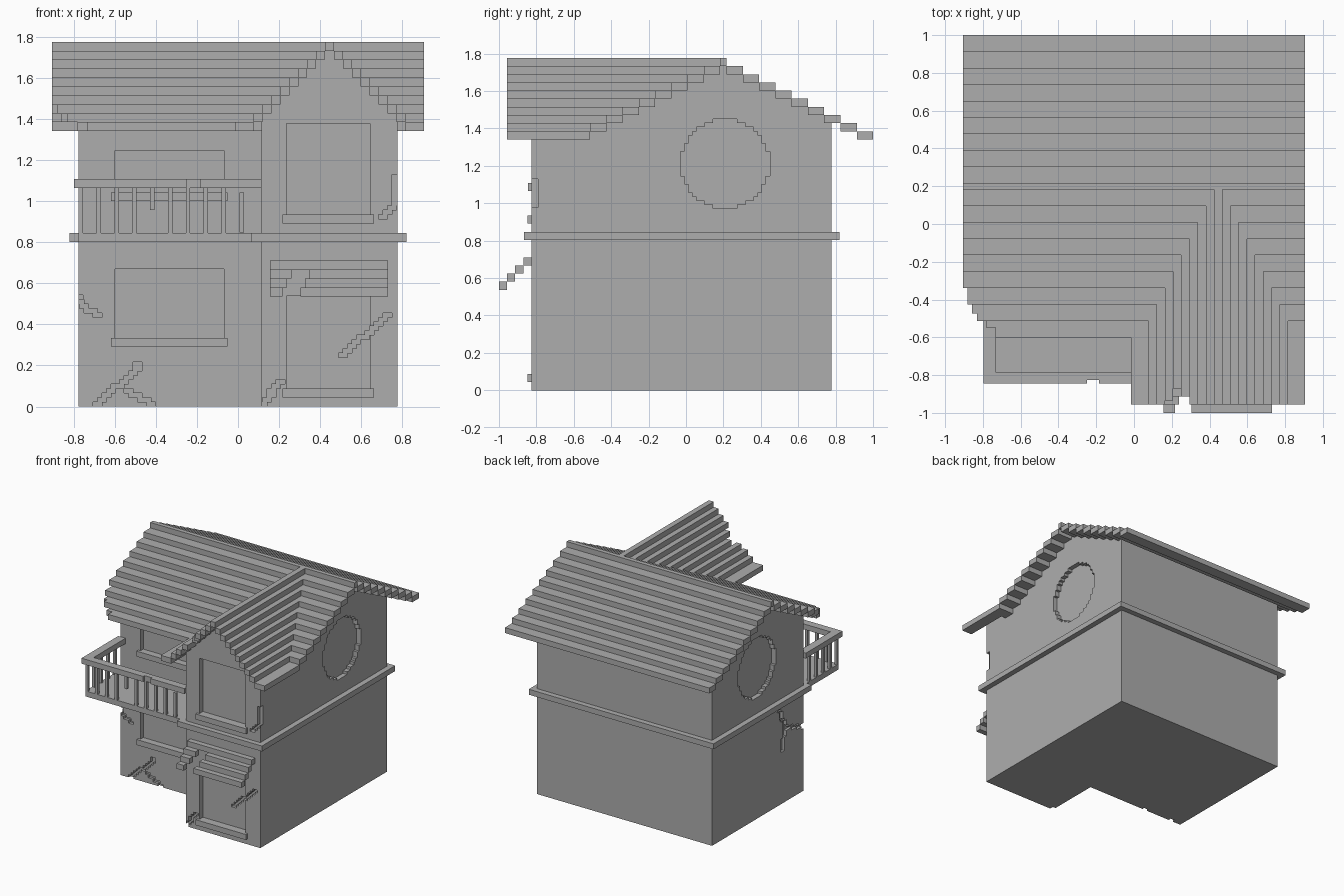
import bpy, bmesh
from mathutils import Vector

if "Cube" in bpy.data.objects:
    bpy.data.objects.remove(bpy.data.objects["Cube"])

U = 2 / 92          # one block of the grid; all sizes below are in blocks
ROWS = 10
TOP = 81.7          # ridge height
CY, CX = 9.2, 20.5  # ridge lines of main house and wing

STONE = bpy.data.materials.new("dark_grey")
STONE.diffuse_color = (0.42, 0.42, 0.42, 1)
STONE.use_nodes = True
STONE.node_tree.nodes["Principled BSDF"].inputs["Base Color"].default_value = STONE.diffuse_color


def finish(name, bm):
    bmesh.ops.recalc_face_normals(bm, faces=bm.faces)
    bmesh.ops.scale(bm, vec=(U, U, U), verts=bm.verts)
    me = bpy.data.meshes.new(name)
    bm.to_mesh(me)
    bm.free()
    me.materials.append(STONE)
    ob = bpy.data.objects.new(name, me)
    bpy.context.collection.objects.link(ob)
    return ob


def add_box(bm, x, y, z):
    vs = bmesh.ops.create_cube(bm, size=1)["verts"]
    for v in vs:
        v.co = Vector([(r[0] + r[1]) / 2 + c * (r[1] - r[0]) for r, c in zip((x, y, z), v.co)])


def boxes(name, *items):
    bm = bmesh.new()
    for it in items:
        add_box(bm, *it)
    return finish(name, bm)


def place(axis, a, b, d):
    return {"x": (d, a, b), "y": (a, d, b), "z": (a, b, d)}[axis]


def extrude(bm, axis, depth):
    new = bmesh.ops.extrude_face_region(bm, geom=bm.faces[:])["geom"]
    bmesh.ops.translate(bm, vec=place(axis, 0, 0, depth),
                        verts=[g for g in new if isinstance(g, bmesh.types.BMVert)])


def prism(name, pts, axis, d0, d1):
    bm = bmesh.new()
    bm.faces.new([bm.verts.new(place(axis, a, b, d0)) for a, b in pts])
    extrude(bm, axis, d1 - d0)
    return finish(name, bm)


def cells_cutter(name, cells, axis, d0, d1):
    """Blocky flat shape made of unit cells, extruded into a cutter."""
    bm = bmesh.new()
    for a, b in cells:
        bm.faces.new([bm.verts.new(place(axis, a + i, b + j, d0))
                      for i, j in ((0, 0), (1, 0), (1, 1), (0, 1))])
    bmesh.ops.remove_doubles(bm, verts=bm.verts, dist=0.01)
    bmesh.ops.dissolve_limit(bm, angle_limit=0.01, verts=bm.verts, edges=bm.edges)
    extrude(bm, axis, d1 - d0)
    return finish(name, bm)


def crack(path, axis, d0, d1):
    """Staircase crack, two cells wide, through the path points."""
    cells = set()
    for (a0, b0), (a1, b1) in zip(path, path[1:]):
        n = max(abs(a1 - a0), abs(b1 - b0))
        for k in range(n + 1):
            a = a0 + round((a1 - a0) * k / n)
            b = b0 + round((b1 - b0) * k / n)
            cells |= {(a + .5, b), (a + 1.5, b)}
    return cells_cutter("crack_cutter", cells, axis, d0, d1)


def carve(ob, cutters):
    for c in cutters:
        c.hide_render = True
        m = ob.modifiers.new("cut", "BOOLEAN")
        m.operation, m.object, m.solver = "DIFFERENCE", c, "EXACT"
    dg = bpy.context.evaluated_depsgraph_get()
    me = bpy.data.meshes.new_from_object(ob.evaluated_get(dg))
    ob.modifiers.clear()
    ob.data = me
    for c in cutters:
        bpy.data.objects.remove(c)


def outer(i, s):
    """Half width of roof row i for a row step s."""
    return (0.8 if s == 4 else 1) + s * i


def gable(c, half, s):
    """Wall outline with a stepped gable that follows the roof rows."""
    right = [(half, 0)]
    w = half
    for i in range(ROWS - 1, 0, -1):
        nw = min(half, outer(i - 1, s))
        if nw < w:
            right += [(w, TOP - 2 - 2 * i), (nw, TOP - 2 - 2 * i)]
            w = nw
    right.append((w, TOP - 2))
    return [(c + a, b) for a, b in right] + [(c - a, b) for a, b in reversed(right)]


# walls of the main house and the front wing
main = prism("main_walls", gable(CY, 26.6, 4), "x", -35.7, 35.7)
wing = prism("wing_walls", gable(CX, 15.2, 2), "y", -38, -17.4)

# round window recesses, window recesses and cracks
disc = {(a + .6, b - .3) for a in range(-3, 21) for b in range(44, 68)
        if (a + .5 - 9) ** 2 + (b + .5 - 56) ** 2 < 10.9 ** 2}
carve(main, [
    cells_cutter("round_cutter", disc, "x", 34, 38),
    cells_cutter("round_cutter", disc, "x", -38, -34),
    boxes("window_cutter", ((-27.6, -3.1), (-20, -15.8), (15.4, 30.8))),
    boxes("window_cutter", ((-27.6, -3.1), (-20, -15.8), (48, 57.4))),
    crack([(-33, 0), (-24, 8), (-24, 9)], "y", -20, -16.3),
    crack([(-26, 3), (-21, 0)], "y", -20, -16.5),
    crack([(-37, 23), (-33, 20)], "y", -20, -16.3),
    crack([(-4, 36), (-8, 28), (-7, 19)], "x", -38, -34.6),
    crack([(-8, 27), (-20, 23)], "x", -38, -34.7),
])
carve(wing, [
    boxes("window_cutter", ((10.9, 29.6), (-40, -36), (43, 63.4))),
    boxes("door_cutter", ((10.9, 29.6), (-40, -36), (4, 24.8))),
    crack([(22, 11), (32, 20)], "y", -40, -35),
    crack([(4, 0), (8, 5)], "y", -40, -36.5),
    crack([(31, 42), (34, 45), (34, 51)], "y", -40, -36.4),
])

# sills
for n, x0, x1, z, y in (("lower_left_sill", -28.5, -2.3, 13.4, -17.4), ("upper_left_sill", -28.5, -2.3, 46, -17.4),
                        ("upper_right_sill", 10, 30.5, 41, -38), ("doorstep", 10, 30.5, 2, -38)):
    boxes(n, ((x0, x1), (y - 1, y + 2), (z, z + 2)))

# ledge around the house between the floors
prism("floor_ledge", [(-37.7, 37.8), (37.7, 37.8), (37.7, -39.9), (3, -39.9), (3, -19.4), (-37.7, -19.4)], "z", 36.9, 38.9)

# main roof rows, with the front left corner broken away
broken = {9: -33.7, 8: -38.2, 7: -40.5}
rows = [((-41.7, 41.7), (CY - .8, CY + .8), (TOP - 2, TOP))]
for i in range(1, ROWS):
    z = (TOP - 2 - 2 * i, TOP - 2 * i)
    a, b = outer(i - 1, 4), outer(i, 4)
    rows.append(((-41.7, 41.7), (CY + a, CY + b), z))
    rows.append(((broken.get(i, -41.7), 41.7), (CY - b, CY - a), z))
rows += [((-36, -33.7), (-25.2, -23.6), (TOP - 20, TOP - 18)), ((-39.5, -38.2), (-21.8, -19.6), (TOP - 18, TOP - 16))]
boxes("main_roof", *rows)

# wing roof rows, ending at the matching main roof row
chipped = {4: -42, 5: -40, 6: -43}
rows = [((CX - 1, CX + 1), (-44, CY - .8), (TOP - 2, TOP))]
for i in range(1, ROWS):
    z = (TOP - 2 - 2 * i, TOP - 2 * i)
    a, b = outer(i - 1, 2), outer(i, 2) + (2.2 if i == 9 else 0)
    end = CY - outer(i, 4)
    rows.append(((CX + a, CX + b), (-44, end), z))
    rows.append(((CX - b, CX - a), (chipped.get(i, -44), end), z))
boxes("wing_roof", *rows)

# awning over the door, with a broken strip
rows = []
for i in range(4):
    y, z = (-46 + 2 * i, -44 + 2 * i if i < 3 else -38), (24.7 + 2 * i, 26.7 + 2 * i)
    gap = 10 + i
    rows.append(((gap + 4 if i < 3 else 7.2, 33.6), y, z))
    if i < 3:
        rows.append(((7.2, gap), y, z))
boxes("door_awning", *rows)

# balcony floor
boxes("balcony_floor", ((-35.7, 5.3), (-38, -17.4), (36.9, 38.9)))

# balcony rail with a nick in the front
boxes("balcony_rail", ((-36.7, -11.5), (-38.8, -36), (49, 51)), ((-11.5, -8.5), (-38, -36), (49, 51)),
      ((-8.5, 5.3), (-38.8, -36), (49, 51)), ((-36.7, -33.7), (-36, -17.4), (49, 51)))

# balusters, two of them snapped
snapped = {3: (44, 49), 8: (39, 48)}
posts = [((-35.7, -34.7), (-38, -37), (38.9, 49))]
for k in range(9):
    x = -31.7 + 4 * k
    posts.append(((x, x + 1), (-38, -37), snapped.get(k, (38.9, 49))))
for k in range(4):
    y = -34 + 4 * k
    posts.append(((-35.7, -34.7), (y, y + 1), (38.9, 49)))
boxes("balusters", *posts)
